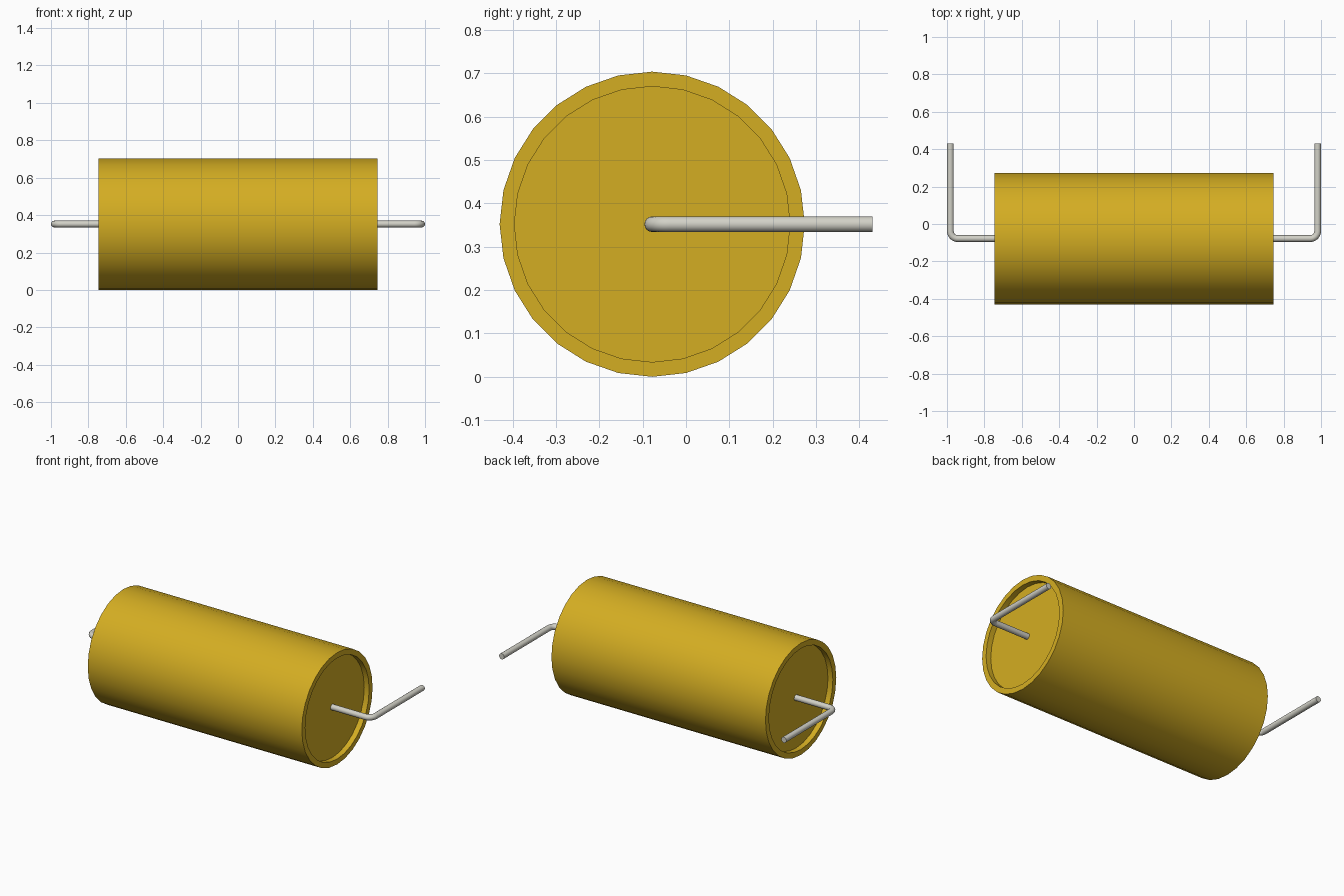
import bpy
from math import sin, cos, pi, radians

cube = bpy.data.objects.get("Cube")
if cube:
    bpy.data.objects.remove(cube, do_unlink=True)

RADIUS, INNER, HALF, RECESS = 0.352, 0.318, 0.745, 0.034
AXIS_Y, AXIS_Z = -0.078, RADIUS
SIDES = 28


def make_material(name, color):
    mat = bpy.data.materials.new(name)
    mat.use_nodes = True
    mat.diffuse_color = color
    mat.node_tree.nodes["Principled BSDF"].inputs["Base Color"].default_value = color
    return mat


gold = make_material("gold yellow", (0.659, 0.42, 0.016, 1))
metal = make_material("tin grey", (0.645, 0.638, 0.571, 1))


def smooth(obj):
    bpy.ops.object.select_all(action='DESELECT')
    obj.select_set(True)
    bpy.context.view_layer.objects.active = obj
    bpy.ops.object.shade_smooth_by_angle(angle=radians(35))


# Cylinder body: a profile revolved around x, with a shallow recess at each end
profile = [(-HALF + RECESS, INNER), (-HALF, INNER), (-HALF, RADIUS),
           (HALF, RADIUS), (HALF, INNER), (HALF - RECESS, INNER)]
verts, faces = [], []
for x, r in profile:
    for i in range(SIDES):
        a = 2 * pi * i / SIDES
        verts.append((x, AXIS_Y + r * cos(a), AXIS_Z + r * sin(a)))
for ring in range(len(profile) - 1):
    for i in range(SIDES):
        j = (i + 1) % SIDES
        a, b = ring * SIDES, (ring + 1) * SIDES
        faces.append((a + i, b + i, b + j, a + j))
last = (len(profile) - 1) * SIDES
faces.append(tuple(range(SIDES)))
faces.append(tuple(reversed(range(last, last + SIDES))))
mesh = bpy.data.meshes.new("body")
mesh.from_pydata(verts, [], faces)
mesh.flip_normals()
mesh.materials.append(gold)
body = bpy.data.objects.new("body", mesh)
bpy.context.collection.objects.link(body)
smooth(body)


# Wire leads: out along the axis, then bent towards the back
def make_lead(name, side):
    wire, bend, end_x = 0.018, 0.04, 0.982
    path = [(HALF - RECESS - 0.01, AXIS_Y)]
    for i in range(9):
        a = pi / 2 * i / 8
        path.append((end_x - bend + bend * sin(a), AXIS_Y + bend - bend * cos(a)))
    path.append((end_x, 0.43))
    curve = bpy.data.curves.new(name, 'CURVE')
    curve.dimensions = '3D'
    curve.bevel_depth = wire
    curve.bevel_resolution = 6
    curve.use_fill_caps = True
    spline = curve.splines.new('POLY')
    spline.points.add(len(path) - 1)
    for point, (x, y) in zip(spline.points, path):
        point.co = (side * x, y, AXIS_Z, 1)
    curve.materials.append(metal)
    obj = bpy.data.objects.new(name, curve)
    bpy.context.collection.objects.link(obj)
    bpy.ops.object.select_all(action='DESELECT')
    obj.select_set(True)
    bpy.context.view_layer.objects.active = obj
    bpy.ops.object.convert(target='MESH')
    smooth(bpy.context.view_layer.objects.active)


make_lead("left_lead", 1)
make_lead("right_lead", -1)
